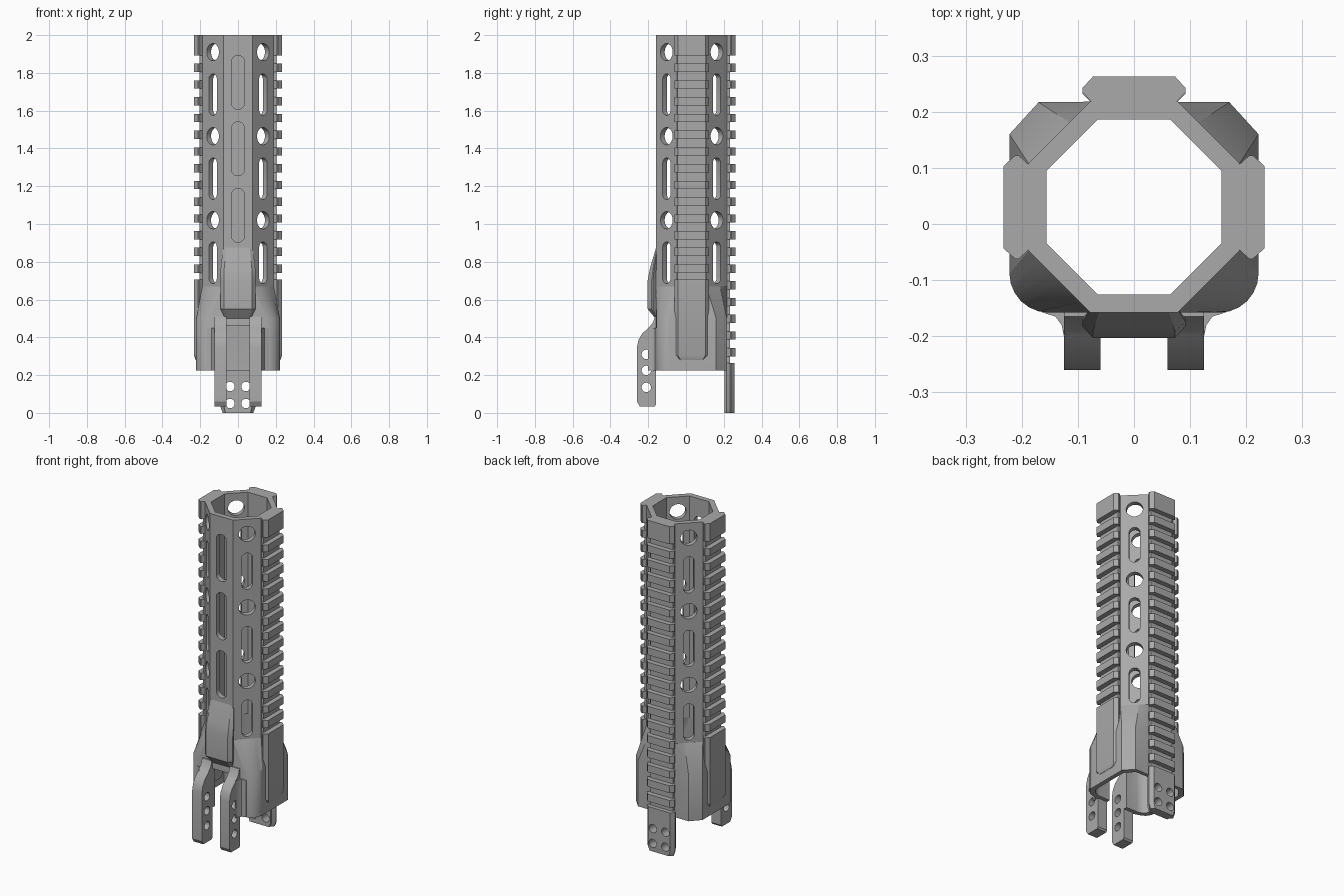
import bpy, bmesh
from math import cos, sin, pi, radians
from mathutils import Vector

if "Cube" in bpy.data.objects:
    bpy.data.objects.remove(bpy.data.objects["Cube"])

grey = bpy.data.materials.new("matte grey")
grey.use_nodes = True
grey.diffuse_color = (0.4, 0.4, 0.4, 1)
grey.node_tree.nodes["Principled BSDF"].inputs["Base Color"].default_value = (0.4, 0.4, 0.4, 1)

AXIS_Y = 0.03              # the bore sits slightly behind centre
BACK, FRONT, LEFT, RIGHT = 90, -90, 0, 180
TOP = 2.0


def place(angle, t, d, z):
    """Point d out from the bore, t across, at height z."""
    a = radians(angle)
    return Vector((d * cos(a) - t * sin(a), AXIS_Y + d * sin(a) + t * cos(a), z))


def loft(bm, rings, loop=False):
    """Skin a stack of rings, capped at the ends or closed into a loop."""
    rows = [[bm.verts.new(p) for p in r] for r in rings]
    n = len(rows[0])
    pairs = list(zip(rows, rows[1:] + rows[:1])) if loop else list(zip(rows, rows[1:]))
    for lo, hi in pairs:
        for i in range(n):
            j = (i + 1) % n
            bm.faces.new((lo[i], lo[j], hi[j], hi[i]))
    if not loop:
        bm.faces.new(rows[0][::-1])
        bm.faces.new(rows[-1])


def finish(name, bm):
    bmesh.ops.recalc_face_normals(bm, faces=bm.faces)
    mesh = bpy.data.meshes.new(name)
    bm.to_mesh(mesh)
    bm.free()
    mesh.materials.append(grey)
    obj = bpy.data.objects.new(name, mesh)
    bpy.context.collection.objects.link(obj)
    return obj


def cut(obj, bm):
    """Subtract the closed shapes in bm from obj."""
    tool = finish("cutter", bm)
    tool.hide_render = True
    mod = obj.modifiers.new("cut", "BOOLEAN")
    mod.operation, mod.solver, mod.object = "DIFFERENCE", "EXACT", tool
    deps = bpy.context.evaluated_depsgraph_get()
    mesh = bpy.data.meshes.new_from_object(obj.evaluated_get(deps))
    obj.modifiers.clear()
    obj.data = mesh
    bpy.data.objects.remove(tool)


def slot(bm, angle, t, z, r, length, d0, d1):
    """Round-ended plug pointing along angle; length equal to 2r gives a round hole."""
    half = length / 2 - r
    outline = []
    for i in range(24):
        a = 2 * pi * (i + 0.5) / 24
        outline.append((t + r * cos(a), z + r * sin(a) + (half if sin(a) > 0 else -half)))
    loft(bm, [[place(angle, u, d, v) for u, v in outline] for d in (d0, d1)])


def octagon(apothem, z):
    r = apothem / cos(pi / 8)
    return [place(22.5 + 45 * i, 0, r, z) for i in range(8)]


def dovetail(angle, z, scale=1.0, top=0.233):
    """Rail cross-section: waist, flared lips and flat top."""
    base = 0.175
    half = [(0.075, 0), (0.075, 0.2), (0.092, 0.52), (0.092, 0.64), (0.073, 1)]
    pts = half + [(-t, k) for t, k in reversed(half)]
    return [place(angle, t * scale, base + k * (top - base), z) for t, k in pts]


def core(angle, z):
    return [place(angle, t, d, z) for t, d in
            ((0.075, 0.175), (0.075, 0.203), (-0.075, 0.203), (-0.075, 0.175))]


# Octagonal tube with round holes and slots on the diagonals, long slots in front
bm = bmesh.new()
loft(bm, [octagon(0.188, 0.66), octagon(0.188, TOP), octagon(0.156, TOP), octagon(0.156, 0.66)], True)
tube = finish("tube", bm)
bm = bmesh.new()
for k in range(3):
    drop = 0.445 * k
    for angle in (45, 135, 225, 315):
        slot(bm, angle, 0, 1.91 - drop, 0.046, 0.092, 0.1, 0.25)
        slot(bm, angle, 0, 1.685 - drop, 0.03, 0.22, 0.1, 0.25)
    slot(bm, FRONT, 0, 1.75 - 0.352 * k, 0.035, 0.285, 0.1, 0.25)
cut(tube, bm)

# Toothed rails
PITCH, TOOTH = 0.0886, 0.044
for name, angle, teeth, low in (("back_rail", BACK, 18, 0.26),
                                ("left_rail", LEFT, 13, 0.69),
                                ("right_rail", RIGHT, 13, 0.69)):
    bm = bmesh.new()
    loft(bm, [core(angle, low), core(angle, 1.9)])
    loft(bm, [dovetail(angle, 1.893), dovetail(angle, TOP)])
    for k in range(teeth):
        z = 1.827 - k * PITCH
        loft(bm, [dovetail(angle, z - TOOTH / 2), dovetail(angle, z + TOOTH / 2)])
    finish(name, bm)

# Solid side pads under the side rails, chamfered at the bottom
for name, angle in (("left_pad", LEFT), ("right_pad", RIGHT)):
    bm = bmesh.new()
    loft(bm, [dovetail(angle, 0.28, 0.8, 0.224), dovetail(angle, 0.305), dovetail(angle, 0.705)])
    finish(name, bm)

# Back mounting plate with four holes
bm = bmesh.new()
loft(bm, [dovetail(BACK, 0, 0.88, 0.226), dovetail(BACK, 0.03, 1, 0.228), dovetail(BACK, 0.265, 1, 0.228)])
plate = finish("mounting_plate", bm)
bm = bmesh.new()
for x in (-0.042, 0.042):
    for z in (0.05, 0.14):
        slot(bm, BACK, x, z, 0.025, 0.05, 0.1, 0.3)
cut(plate, bm)

# Front block that swells out of the tube
bm = bmesh.new()
loft(bm, [dovetail(FRONT, z, s, d) for z, s, d in
          ((0.5, 0.75, 0.192), (0.55, 1, 0.233), (0.7, 1, 0.233),
           (0.765, 1, 0.221), (0.88, 0.85, 0.187))])
finish("front_block", bm)

# Lower shell: rounded square skirt blending up into the octagon
corner = [(0.152 + 0.07 * cos(a), -0.088 + 0.07 * sin(a)) for a in (-pi / 12 * i for i in range(7))]
wide = [(0.078, 0.217), (0.17, 0.217), (0.222, 0.16)] + corner
narrow = [(0.078, 0.218), (0.115, 0.181), (0.188, 0.108)]
narrow += [(0.188 - 0.11 * i / 6, -0.048 - 0.11 * i / 6) for i in range(7)]


def skirt(half, z, scale=1.0):
    pts = half + [(-x, y) for x, y in reversed(half)]
    return [Vector((x * scale, AXIS_Y + (y - AXIS_Y) * scale, z)) for x, y in pts]


bm = bmesh.new()
loft(bm, [skirt(wide, 0.225), skirt(wide, 0.5), skirt(narrow, 0.67),
          skirt(narrow, 0.67, 0.83), skirt(wide, 0.48, 0.88), skirt(wide, 0.225, 0.88)], True)
shell = finish("lower_shell", bm)
bm = bmesh.new()
loft(bm, [[Vector((x, y, z)) for x, y in ((-0.06, -0.3), (0.06, -0.3), (0.06, -0.05), (-0.06, -0.05))]
          for z in (0.1, 0.46)])
cut(shell, bm)

# Pair of drilled legs with a fillet into the shell
side = [(-0.26, 0.06), (-0.245, 0.035), (-0.165, 0.035), (-0.158, 0.045), (-0.158, 0.225),
        (-0.14, 0.225), (-0.14, 0.51), (-0.165, 0.51), (-0.174, 0.48), (-0.198, 0.45),
        (-0.232, 0.42), (-0.252, 0.385), (-0.26, 0.345)]
fillet = [(0.12, -0.15), (0.12, -0.2), (0.125, -0.2), (0.129, -0.18), (0.14, -0.165),
          (0.165, -0.157), (0.165, -0.15)]
for name, s in (("left", 1), ("right", -1)):
    bm = bmesh.new()
    loft(bm, [[Vector((s * x, y, z)) for y, z in side] for x in (0.06, 0.125)])
    leg = finish(name + "_leg", bm)
    bm = bmesh.new()
    for z in (0.135, 0.225, 0.31):
        slot(bm, LEFT, -0.21 - AXIS_Y, z, 0.025, 0.05, s * 0.03, s * 0.16)
    cut(leg, bm)
    bm = bmesh.new()
    loft(bm, [[Vector((s * x, y, z)) for x, y in fillet] for z in (0.225, 0.45)])
    finish(name + "_leg_fillet", bm)

# Smooth the curved surfaces, keep edges crisp
for obj in bpy.context.collection.objects:
    if obj.type == "MESH" and obj.data.materials and obj.data.materials[0] == grey:
        bpy.ops.object.select_all(action="DESELECT")
        obj.select_set(True)
        bpy.context.view_layer.objects.active = obj
        bpy.ops.object.shade_smooth_by_angle(angle=radians(28))
